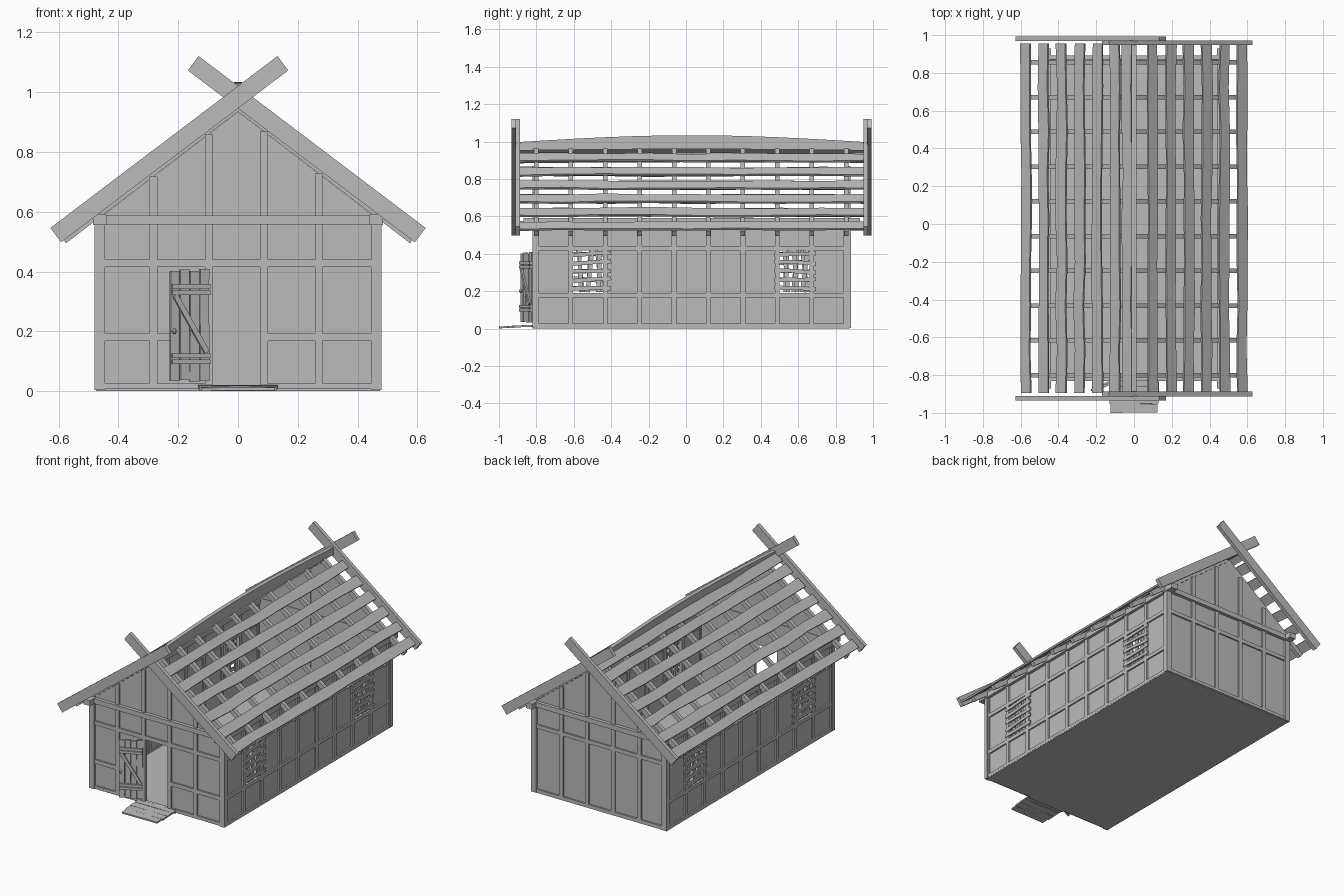
import bpy, bmesh, math, random
from mathutils import Vector, Matrix

random.seed(4)
if "Cube" in bpy.data.objects:
    bpy.data.objects.remove(bpy.data.objects["Cube"])

wood = bpy.data.materials.new("weathered_grey")
wood.use_nodes = True
wood.diffuse_color = (0.5, 0.5, 0.5, 1)
wood.node_tree.nodes["Principled BSDF"].inputs["Base Color"].default_value = wood.diffuse_color


def finish(name, bm):
    bmesh.ops.recalc_face_normals(bm, faces=bm.faces)
    mesh = bpy.data.meshes.new(name)
    bm.to_mesh(mesh)
    bm.free()
    mesh.materials.append(wood)
    obj = bpy.data.objects.new(name, mesh)
    bpy.context.collection.objects.link(obj)
    return obj


def box(bm, x0, x1, y0, y1, z0, z1):
    size = Matrix.Diagonal((x1 - x0, y1 - y0, z1 - z0, 1))
    place = Matrix.Translation(((x0 + x1) / 2, (y0 + y1) / 2, (z0 + z1) / 2))
    bmesh.ops.create_cube(bm, size=1, matrix=place @ size)


def plank(bm, start, end, width, thick, normal, segs=1, wobble=0, bow=0):
    """Timber from start to end; normal points out of its broad face."""
    start, end, normal = Vector(start), Vector(end), Vector(normal).normalized()
    across = (end - start).cross(normal).normalized()
    rings = []
    for i in range(segs + 1):
        t = i / segs
        mid = start.lerp(end, t) + across * random.uniform(-wobble, wobble)
        mid += normal * random.uniform(-wobble, wobble) * 0.4
        half = width / 2 + random.uniform(-wobble, wobble) * 0.6
        lift = across * bow * math.sin(math.pi * t)
        rings.append([bm.verts.new(mid + across * half * a + normal * thick / 2 * b
                                   + (lift if a * bow > 0 else lift * 0.2))
                      for a, b in ((-1, -1), (1, -1), (1, 1), (-1, 1))])
    for r, s in zip(rings, rings[1:]):
        for k in range(4):
            bm.faces.new((r[k], r[k - 1], s[k - 1], s[k]))
    bm.faces.new(rings[0])
    bm.faces.new(rings[-1])


FRONT, BACK = -0.81, 0.87
SLOPE = 0.767
SIDES = (-1, 1)
bays = [-0.8 + 0.184 * i for i in range(10)]
windows = ((-0.61, -0.42), (0.49, 0.675))


def roof_z(x, offset=0.0):
    return 0.985 - SLOPE * abs(x) + offset


# Floor
bm = bmesh.new()
box(bm, -0.475, 0.475, FRONT, BACK + 0.005, 0, 0.015)
finish("floor", bm)

# Long side walls, left open at the windows
for s, label in zip(SIDES, ("right", "left")):
    bm = bmesh.new()
    xs = sorted((s * 0.455, s * 0.466))
    box(bm, *xs, FRONT, BACK, 0.01, 0.19)
    box(bm, *xs, FRONT, BACK, 0.42, 0.56)
    edges = [FRONT, *windows[0], *windows[1], BACK]
    for a, b in zip(edges[::2], edges[1::2]):
        box(bm, *xs, a, b, 0.19, 0.42)
    finish(label + "_wall", bm)

    # Posts and rails of the side
    bm = bmesh.new()
    xs = sorted((s * 0.45, s * 0.476))
    for y in bays:
        box(bm, *xs, y - 0.013, y + 0.013, 0.01, 0.56)
    for z, h in ((0.016, 0.02), (0.178, 0.024), (0.43, 0.024)):
        box(bm, *xs, FRONT, BACK, z - h / 2, z + h / 2)
    for y in (FRONT, BACK):
        box(bm, *sorted((s * 0.445, s * 0.48)), y - 0.012, y + 0.012, 0.003, 0.56)
    finish(label + "_side_frame", bm)

    # Wall plate carrying the rafters
    bm = bmesh.new()
    box(bm, *sorted((s * 0.44, s * 0.485)), -0.87, 0.93, 0.555, 0.59)
    finish(label + "_wall_plate", bm)

    # Crooked boards nailed over the windows
    bm = bmesh.new()
    x = s * 0.475
    for n, (a, b) in enumerate(windows):
        for i in range(5):
            z = 0.215 + i * 0.046
            tilt = random.uniform(-0.012, 0.012)
            plank(bm, (x, a - 0.02, z - tilt), (x, b + 0.02, z + tilt), 0.021, 0.009,
                  (s, 0, 0), 3, 0.002)
        for i in range(3):
            y = a + 0.045 + i * 0.05
            lean = random.uniform(-0.015, 0.015)
            plank(bm, (x - s * 0.009, y - lean, 0.195), (x - s * 0.009, y + lean, 0.425),
                  0.022, 0.009, (s, 0, 0), 3, 0.002)
    finish(label + "_window_boards", bm)


# Gable walls
def gable_wall(name, y0, y1, door):
    bm = bmesh.new()
    outline = [(0.465, 0.01), (0.465, roof_z(0.465, -0.05)), (0, roof_z(0, -0.05)),
               (-0.465, roof_z(0.465, -0.05)), (-0.465, 0.01)]
    if door:
        outline += [(-0.09, 0.01), (-0.09, 0.42), (0.08, 0.42), (0.08, 0.01)]
    face = bm.faces.new([bm.verts.new((x, y0, z)) for x, z in outline])
    new = bmesh.ops.extrude_face_region(bm, geom=[face])["geom"]
    bmesh.ops.translate(bm, vec=(0, y1 - y0, 0),
                        verts=[v for v in new if isinstance(v, bmesh.types.BMVert)])
    finish(name, bm)


gable_wall("front_wall", FRONT, FRONT + 0.011, True)
gable_wall("back_wall", BACK - 0.011, BACK, False)

# Gable posts, rails and tie beams
for name, y, d in (("front", FRONT, -1), ("back", BACK, 1)):
    bm = bmesh.new()
    ys = sorted((y - d * 0.012, y + d * 0.01))
    for x in (-0.283, -0.098, 0.087, 0.27):
        box(bm, x - 0.013, x + 0.013, *ys, 0.01, roof_z(x, -0.05))
    box(bm, -0.46, 0.46, *ys, 0.415, 0.44)
    for s in SIDES:
        box(bm, *sorted((s * 0.09, s * 0.46)), *ys, 0.006, 0.026)
        if d < 0:
            box(bm, *sorted((s * 0.1, s * 0.46)), *ys, 0.167, 0.193)
    if d > 0:
        box(bm, -0.1, 0.1, *ys, 0.006, 0.026)
    box(bm, -0.47, 0.47, *sorted((y - d * 0.015, y + d * 0.022)), 0.557, 0.588)
    finish(name + "_gable_frame", bm)

# Rafters
bm = bmesh.new()
for y in bays:
    for s in SIDES:
        plank(bm, (0, y, roof_z(0, -0.03)), (s * 0.585, y, roof_z(0.585, -0.03)), 0.024, 0.03,
              (s * SLOPE, 0, 1))
finish("rafters", bm)

# Uneven roof slats
for s, label in zip(SIDES, ("right", "left")):
    bm = bmesh.new()
    rows = [0.1 + 0.0945 * i for i in range(6)]
    if s < 0:
        rows.insert(0, 0.035)
    for x in rows:
        plank(bm, (s * x, -0.895, roof_z(x, 0.003)), (s * x, 0.955, roof_z(x, 0.003)), 0.062,
              0.012, (s * SLOPE, 0, 1), 8, 0.005)
    finish(label + "_roof_slats", bm)

# Bowed ridge board
bm = bmesh.new()
plank(bm, (0, -0.89, 0.975), (0, 0.95, 0.975), 0.045, 0.026, (-1, 0, 0), 12, 0, 0.036)
finish("ridge_board", bm)

# Crossed barge boards on both gables
for name, y_left, y_right in (("front", -0.9, -0.922), ("back", 0.96, 0.981)):
    bm = bmesh.new()
    for s, y in ((1, y_left), (-1, y_right)):
        plank(bm, (s * -0.15, y, 0.982 + SLOPE * 0.15), (s * 0.61, y, 0.982 - SLOPE * 0.6),
              0.06, 0.024, (0, 1, 0))
    finish(name + "_barge_boards", bm)

# Half open door with ledges, brace and knob
bm = bmesh.new()
w = 0.036
for i in range(4):
    x = -w * (i + 0.5)
    top, low = random.uniform(0.4, 0.41), random.uniform(0.03, 0.04)
    plank(bm, (x, 0, low), (x, 0, top), w - 0.003, 0.01, (0, -1, 0), 3, 0.001)
for z in (0.098, 0.118, 0.33, 0.35):
    plank(bm, (-0.002, -0.009, z), (-0.14, -0.009, z), 0.016, 0.012, (0, -1, 0))
plank(bm, (-0.012, -0.009, 0.13), (-0.128, -0.009, 0.32), 0.018, 0.01, (0, -1, 0))
bmesh.ops.create_uvsphere(bm, u_segments=8, v_segments=6, radius=0.009,
                          matrix=Matrix.Translation((-0.132, -0.01, 0.2)))
door = finish("door", bm)
door.location = (-0.097, -0.822, 0)
door.rotation_euler.z = math.radians(24)

# Doorstep ramp of loose planks
bm = bmesh.new()
for i in range(4):
    y = -0.976 + 0.048 * i
    z = 0.007 + 0.0025 * i
    half = 0.128 + random.uniform(-0.006, 0.006)
    plank(bm, (-half, y, z), (half, y, z), 0.046, 0.01, (0, -0.05, 1), 2, 0.0015)
box(bm, -0.13, 0.13, FRONT - 0.012, FRONT + 0.01, 0, 0.02)
finish("doorstep", bm)
